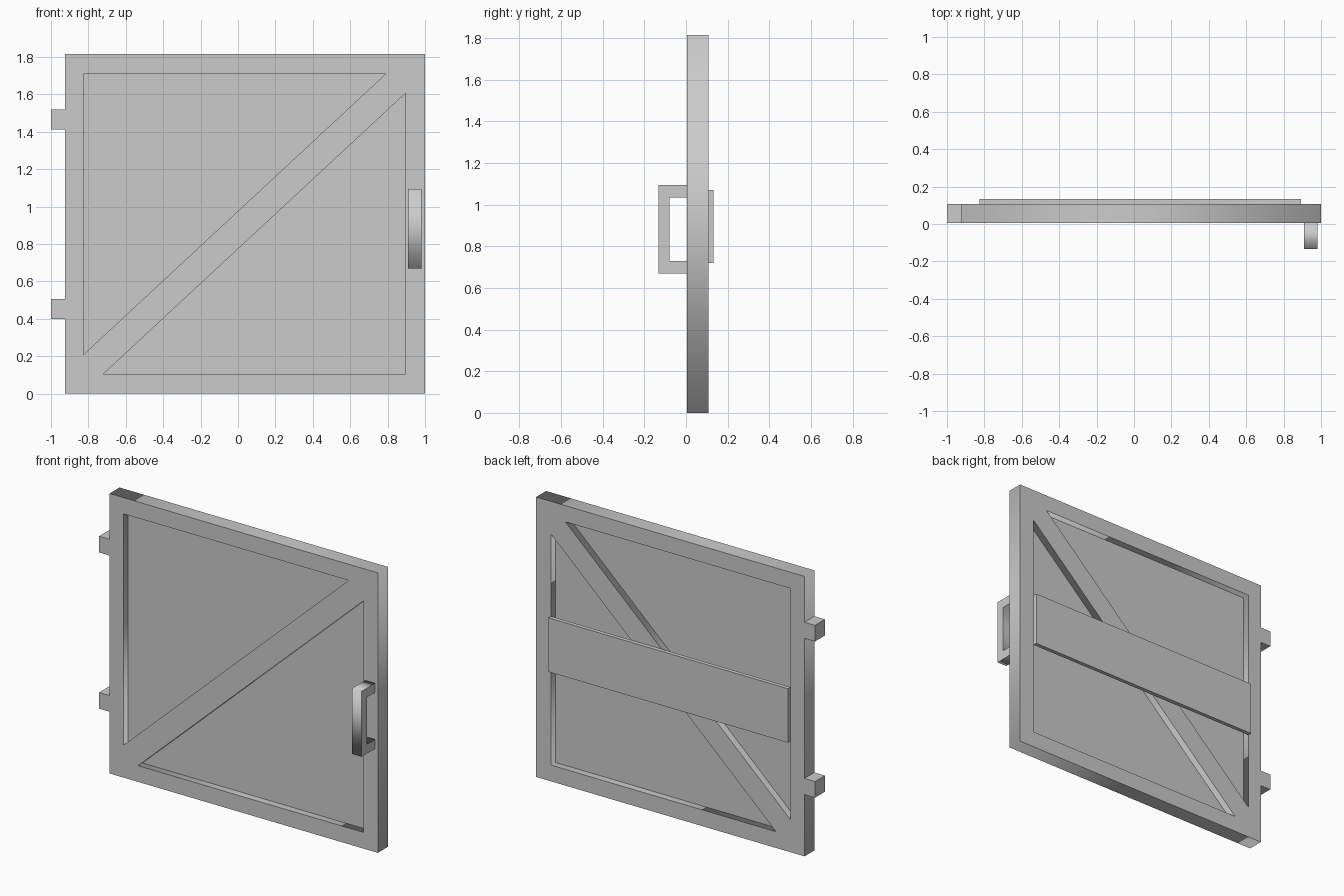
import bpy
from math import radians

if "Cube" in bpy.data.objects:
    bpy.data.objects.remove(bpy.data.objects["Cube"])


def link(name, data):
    obj = bpy.data.objects.new(name, data)
    bpy.context.scene.collection.objects.link(obj)
    return obj


def extrude_profile(name, loops, depth):
    """Fill closed 2D loops (inner loops become holes) and give them thickness."""
    curve = bpy.data.curves.new(name, 'CURVE')
    curve.dimensions = '2D'
    curve.fill_mode = 'BOTH'
    curve.extrude = depth / 2
    for loop in loops:
        spline = curve.splines.new('POLY')
        spline.points.add(len(loop) - 1)
        for point, (u, v) in zip(spline.points, loop):
            point.co = (u, v, 0, 1)
        spline.use_cyclic_u = True
    temp = link(name + "_curve", curve)
    graph = bpy.context.evaluated_depsgraph_get()
    mesh = bpy.data.meshes.new_from_object(temp.evaluated_get(graph))
    bpy.data.objects.remove(temp)
    mesh.name = name
    return link(name, mesh)


def box(name, x, y, z):
    """Box from (min, max) ranges on each axis."""
    bpy.ops.mesh.primitive_cube_add(
        size=1, location=[(a + b) / 2 for a, b in (x, y, z)])
    obj = bpy.context.object
    obj.name = name
    obj.scale = [b - a for a, b in (x, y, z)]
    bpy.ops.object.transform_apply(location=False, rotation=False, scale=True)
    return obj


FRONT, BACK = 0.005, 0.107

# Frame and diagonal brace: one plate with two triangular openings
outline = [(-0.925, 0), (1, 0), (1, 1.815), (-0.925, 1.815)]
upper_opening = [(-0.825, 1.71), (0.79, 1.71), (-0.825, 0.21)]
lower_opening = [(0.895, 1.605), (0.895, 0.105), (-0.72, 0.105)]
frame = extrude_profile("door_frame", [outline, upper_opening, lower_opening],
                        BACK - FRONT)
frame.rotation_euler.x = radians(90)
frame.location.y = (FRONT + BACK) / 2

# Thin recessed panel
box("door_panel", (-0.825, 0.895), (0.051, 0.061), (0.105, 1.71))

# Horizontal board across the back
box("back_board", (-0.825, 0.893), (BACK, 0.133), (0.72, 1.07))

# Hinge blocks on the left edge
for name, z in (("lower_hinge", 0.40), ("upper_hinge", 1.413)):
    box(name, (-1, -0.925), (FRONT, BACK), (z, z + 0.105))

# C-shaped pull handle, drawn in the side plane (y, z)
side = [(FRONT, 0.67), (-0.133, 0.67), (-0.133, 1.095), (FRONT, 1.095),
        (FRONT, 1.035), (-0.08, 1.035), (-0.08, 0.73), (FRONT, 0.73)]
handle = extrude_profile("handle", [side], 0.07)
handle.rotation_euler = (radians(90), 0, radians(90))
handle.location.x = 0.945
